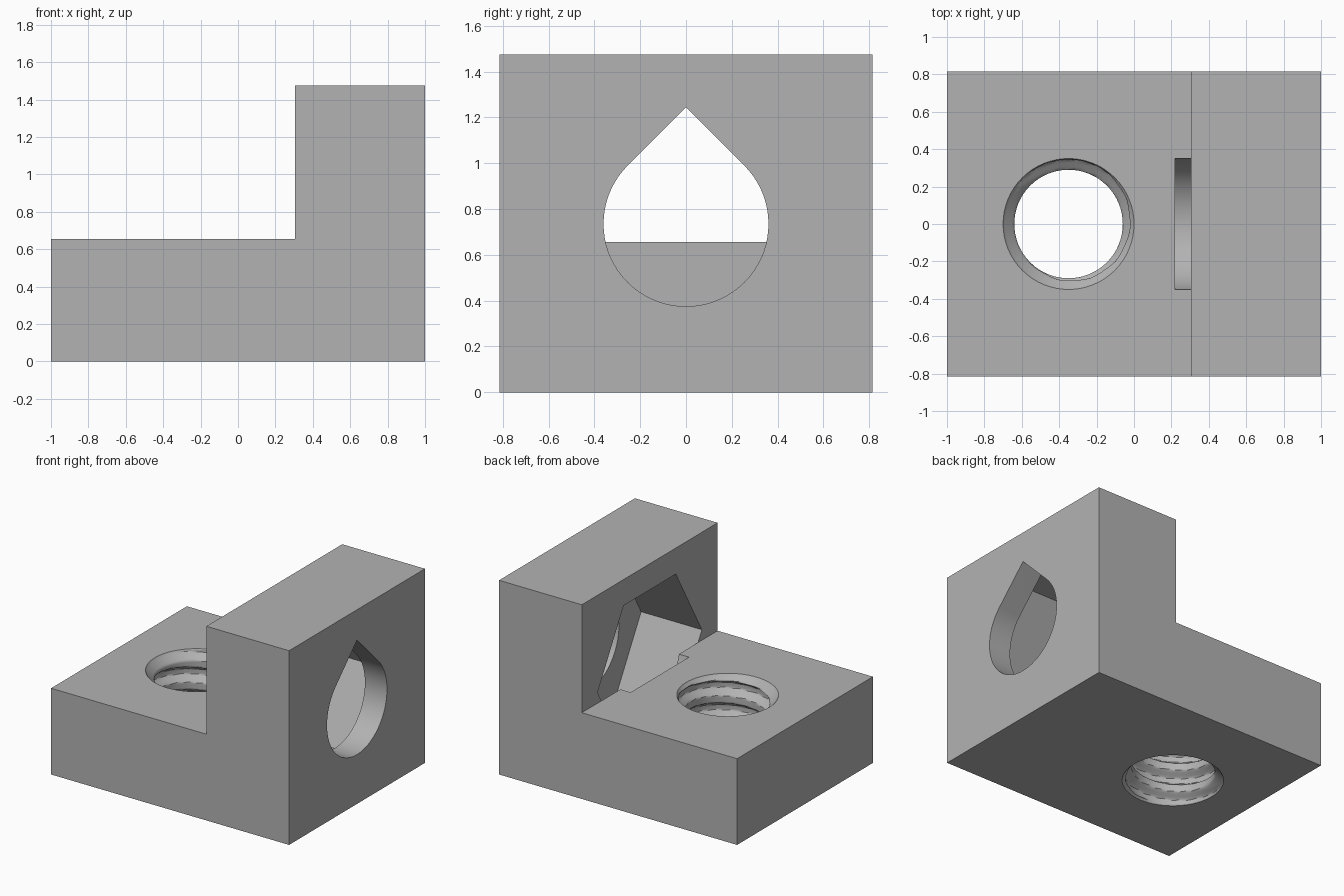
import bpy, bmesh, math

old = bpy.data.objects.get("Cube")
if old:
    bpy.data.objects.remove(old, do_unlink=True)

grey = bpy.data.materials.new("light_grey")
grey.use_nodes = True
colour = (0.45, 0.45, 0.45, 1)
grey.diffuse_color = colour
grey.node_tree.nodes["Principled BSDF"].inputs["Base Color"].default_value = colour


def loft(name, rings):
    """Closed solid through matching rings of points, capped at both ends."""
    bm = bmesh.new()
    loops = [[bm.verts.new(p) for p in ring] for ring in rings]
    n = len(loops[0])
    for a, b in zip(loops, loops[1:]):
        for i in range(n):
            j = (i + 1) % n
            bm.faces.new((a[i], a[j], b[j], b[i]))
    bm.faces.new(loops[0])
    bm.faces.new(loops[-1])
    bmesh.ops.recalc_face_normals(bm, faces=bm.faces)
    mesh = bpy.data.meshes.new(name)
    bm.to_mesh(mesh)
    bm.free()
    mesh.materials.append(grey)
    ob = bpy.data.objects.new(name, mesh)
    bpy.context.collection.objects.link(ob)
    return ob


def along_x(name, profile, x0, x1):
    return loft(name, [[(x, y, z) for y, z in profile] for x in (x0, x1)])


# L-shaped body
DEPTH, BASE, TOP, STEP = 0.815, 0.655, 1.475, 0.305
outline = [(-1, 0), (1, 0), (1, TOP), (STEP, TOP), (STEP, BASE), (-1, BASE)]
body = loft("bracket_body", [[(x, y, z) for x, z in outline] for y in (-DEPTH, DEPTH)])

# Teardrop bore through the upright
AXIS, BORE = 0.735, 0.36
steps = 54
teardrop = [(0, AXIS + BORE * math.sqrt(2))]
for i in range(steps + 1):
    a = math.radians(135 + 270 * i / steps)
    teardrop.append((BORE * math.cos(a), AXIS + BORE * math.sin(a)))
bore = along_x("teardrop_cutter", teardrop, 0.22, 1.2)

# Hexagonal nut pocket behind the bore's outer wall
hexagon = [(0.626 * math.cos(k * math.pi / 3), AXIS + 0.626 * math.sin(k * math.pi / 3))
           for k in range(6)]
pocket = along_x("nut_pocket_cutter", hexagon, STEP, 0.815)

# Threaded vertical hole with chamfered mouths
MINOR, MAJOR, PITCH, SEG, HOLE_X = 0.29, 0.345, 0.17, 64, -0.35


def thread_radius(angle, z):
    t = (z / PITCH - angle / math.tau) % 1
    ramp = min(max((abs(t - 0.5) - 0.12) / 0.22, 0), 1)
    mouth = 0.352 - max(min(z, BASE - z), 0)
    return max(MAJOR - (MAJOR - MINOR) * ramp, mouth)


rings = []
levels = 80
for k in range(levels + 1):
    z = -0.02 + (BASE + 0.04) * k / levels
    ring = []
    for i in range(SEG):
        a = math.tau * i / SEG
        r = thread_radius(a, z)
        ring.append((HOLE_X + r * math.cos(a), r * math.sin(a), z))
    rings.append(ring)
thread = loft("thread_cutter", rings)

# Cut the openings, then drop the cutters
for cutter in (pocket, bore, thread):
    mod = body.modifiers.new(cutter.name, "BOOLEAN")
    mod.operation = "DIFFERENCE"
    mod.solver = "EXACT"
    mod.object = cutter
    cutter.hide_render = True
bpy.context.view_layer.objects.active = body
body.select_set(True)
for mod in list(body.modifiers):
    bpy.ops.object.modifier_apply(modifier=mod.name)
for cutter in (pocket, bore, thread):
    bpy.data.objects.remove(cutter, do_unlink=True)

bpy.ops.object.shade_smooth_by_angle(angle=math.radians(28))
